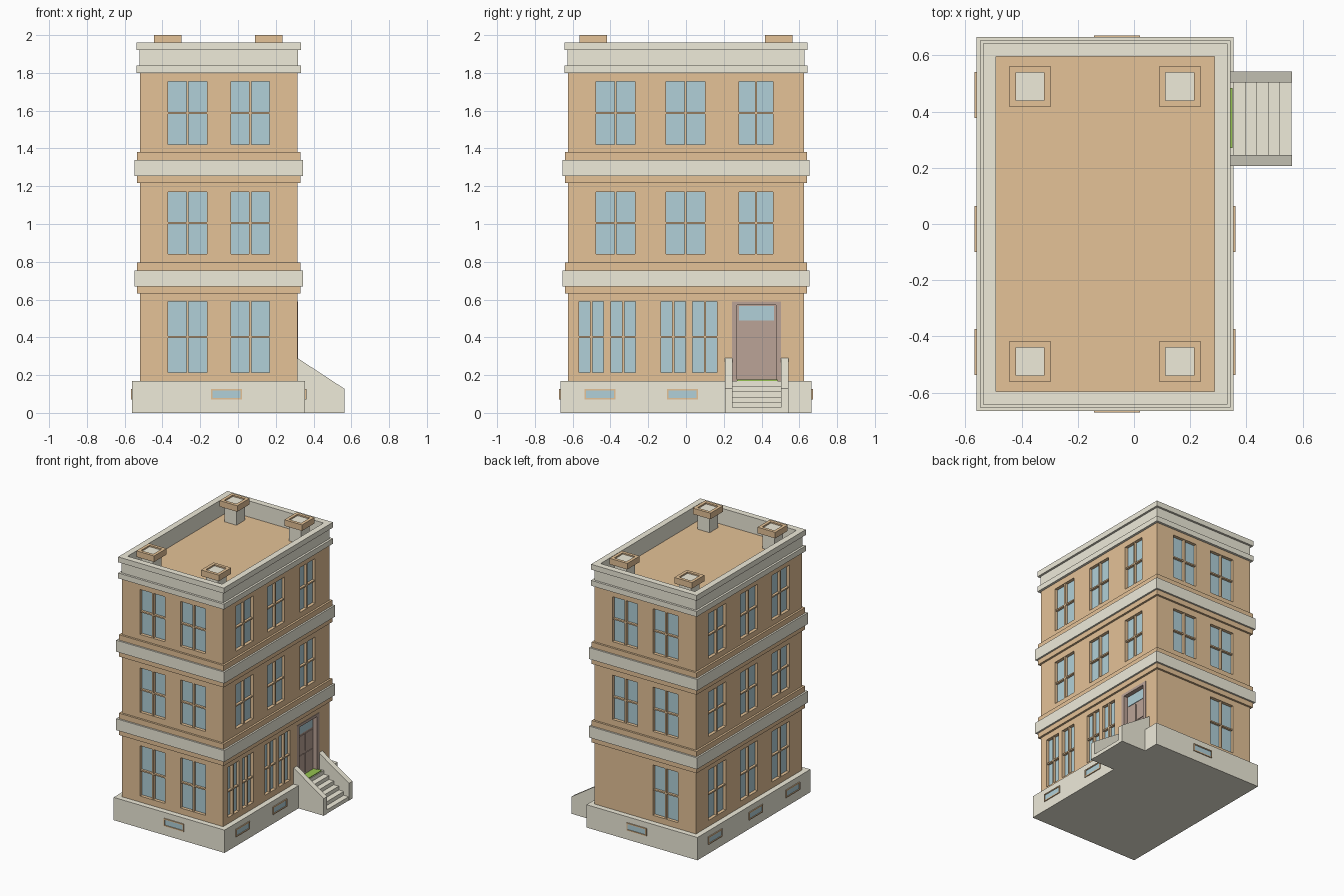
import bpy, bmesh

if "Cube" in bpy.data.objects:
    bpy.data.objects.remove(bpy.data.objects["Cube"])

CX, HX, HY = -0.1025, 0.4175, 0.625      # wall centre and half sizes


def material(name, rgb):
    m = bpy.data.materials.new(name)
    m.diffuse_color = (*rgb, 1)
    m.use_nodes = True
    m.node_tree.nodes["Principled BSDF"].inputs["Base Color"].default_value = m.diffuse_color
    return m


BRICK = material("brick", (0.78, 0.54, 0.31))
STONE = material("stone", (0.86, 0.83, 0.70))
GLASS = material("glass", (0.44, 0.63, 0.69))
WOOD = material("wood", (0.50, 0.37, 0.31))
GREEN = material("green", (0.30, 0.55, 0.08))


def finish(name, bm, mat):
    bmesh.ops.recalc_face_normals(bm, faces=bm.faces)
    me = bpy.data.meshes.new(name)
    bm.to_mesh(me)
    bm.free()
    me.materials.append(mat)
    ob = bpy.data.objects.new(name, me)
    bpy.context.collection.objects.link(ob)
    return ob


def boxes(name, mat, items):
    """One object from boxes given as (x0, x1, y0, y1, z0, z1)."""
    bm = bmesh.new()
    for b in items:
        vs = bmesh.ops.create_cube(bm, size=1)["verts"]
        for v in vs:
            for i in range(3):
                v.co[i] = (b[2 * i] + b[2 * i + 1]) / 2 + v.co[i] * (b[2 * i + 1] - b[2 * i])
    return finish(name, bm, mat)


def moulding(name, mat, profile):
    """Sweep a closed (offset, z) profile around the building."""
    bm = bmesh.new()
    rings = [[bm.verts.new((CX + sx * (HX + o), sy * (HY + o), z)) for o, z in profile]
             for sx, sy in ((-1, -1), (1, -1), (1, 1), (-1, 1))]
    n = len(profile)
    for k in range(4):
        a, b = rings[k], rings[(k + 1) % 4]
        for i in range(n):
            j = (i + 1) % n
            bm.faces.new((a[i], a[j], b[j], b[i]))
    return finish(name, bm, mat)


def extrude_y(name, mat, profile, y0, y1):
    """Extrude an (x, z) profile along y."""
    bm = bmesh.new()
    f = bm.faces.new([bm.verts.new((x, y0, z)) for x, z in profile])
    new = bmesh.ops.extrude_face_region(bm, geom=[f])["geom"]
    for v in new:
        if isinstance(v, bmesh.types.BMVert):
            v.co.y = y1
    return finish(name, bm, mat)


def on(side, u0, u1, z0, z1, d0, d1):
    """Box on a wall: u along the wall, d outward from the wall plane."""
    if side in ("front", "back"):
        s = -1 if side == "front" else 1
        y = sorted((s * (HY + d0), s * (HY + d1)))
        return (u0, u1, *y, z0, z1)
    s = -1 if side == "left" else 1
    x = sorted((CX + s * (HX + d0), CX + s * (HX + d1)))
    return (*x, u0, u1, z0, z1)


cuts = []


def window(side, u0, u1, z0, z1):
    """Recessed glass with a cross of glazing bars."""
    cuts.append(on(side, u0, u1, z0, z1, -0.03, 0.02))
    boxes(side + "_window_glass", GLASS, [on(side, u0, u1, z0, z1, -0.035, -0.024)])
    um, zm = (u0 + u1) / 2, (z0 + z1) / 2
    boxes(side + "_window_bars", BRICK, [
        on(side, um - 0.006, um + 0.006, z0, z1, -0.03, -0.003),
        on(side, u0, u1, zm - 0.005, zm + 0.005, -0.03, -0.006)])


def basement_window(side, uc):
    u0, u1, z0, z1, t = uc - 0.082, uc + 0.082, 0.07, 0.127, 0.008
    boxes(side + "_basement_glass", GLASS, [on(side, u0 + t, u1 - t, z0 + t, z1 - t, 0.03, 0.042)])
    boxes(side + "_basement_frame", BRICK, [
        on(side, u0, u1, z0, z0 + t, 0.03, 0.047), on(side, u0, u1, z1 - t, z1, 0.03, 0.047),
        on(side, u0, u0 + t, z0 + t, z1 - t, 0.03, 0.047),
        on(side, u1 - t, u1, z0 + t, z1 - t, 0.03, 0.047)])


# Windows on every floor
floors = ((0.215, 0.59), (0.84, 1.17), (1.42, 1.755))
for i, (z0, z1) in enumerate(floors):
    window("front", -0.37, -0.165, z0, z1)
    window("front", -0.037, 0.168, z0, z1)
    window("back", -0.37, -0.165, z0, z1)
    for c in (-0.373, 0, 0.373):
        window("left", c - 0.102, c + 0.102, z0, z1)
    if i:
        window("back", -0.037, 0.168, z0, z1)
        for a, b in ((-0.476, -0.27), (-0.105, 0.10), (0.28, 0.46)):
            window("right", a, b, z0, z1)
    else:
        for a in (-0.566, -0.397, -0.132, 0.035):
            window("right", a, a + 0.13, z0, z1)

# Basement windows
for side, spots in (("front", (-0.06,)), ("back", (-0.06,)),
                    ("right", (-0.455, -0.018)), ("left", (-0.455, -0.018, 0.46))):
    for c in spots:
        basement_window(side, c)

# Door with frame, leaf, raised panels, transom glass and mat
D0, D1 = 0.243, 0.503
cuts.append(on("right", D0, D1, 0.15, 0.59, -0.045, 0.02))
boxes("door_frame", WOOD, [on("right", D0, D0 + 0.027, 0.17, 0.59, -0.045, 0.003),
                           on("right", D1 - 0.027, D1, 0.17, 0.59, -0.045, 0.003),
                           on("right", D0 + 0.027, D1 - 0.027, 0.57, 0.59, -0.045, 0.003)])
boxes("door_leaf", WOOD, [on("right", D0 + 0.02, D1 - 0.02, 0.17, 0.575, -0.05, -0.03)])
boxes("door_panels", WOOD, [on("right", u, u + 0.082, z, z + h, -0.035, -0.025)
                            for u in (0.282, 0.382) for z, h in ((0.185, 0.145), (0.345, 0.13))])
boxes("door_transom_glass", GLASS, [on("right", 0.28, 0.466, 0.49, 0.565, -0.035, -0.026)])
boxes("door_mat", GREEN, [(0.29, 0.35, 0.27, 0.485, 0.165, 0.176)])

# Base and walls with window openings cut out
boxes("base", STONE, [(CX - HX - 0.04, CX + HX + 0.04, -HY - 0.04, HY + 0.04, 0, 0.17)])
walls = boxes("walls", BRICK, [(CX - HX, CX + HX, -HY, HY, 0.16, 1.84)])
cutter = boxes("opening_cutter", BRICK, cuts)
cutter.hide_render = True
mod = walls.modifiers.new("openings", "BOOLEAN")
mod.operation, mod.solver, mod.object = "DIFFERENCE", "EXACT", cutter
bpy.context.view_layer.objects.active = walls
bpy.ops.object.modifier_apply(modifier=mod.name)
bpy.data.objects.remove(cutter)

# Floor bands, cornice and parapet
for z in (0.632, 1.217):
    moulding("band_brick", BRICK, [(-0.01, z), (0.015, z), (0.015, z + 0.163), (-0.01, z + 0.163)])
    moulding("band_stone", STONE, [(0.01, z + 0.038), (0.028, z + 0.038),
                                   (0.028, z + 0.123), (0.01, z + 0.123)])
moulding("parapet", STONE, [(-0.028, 1.80), (0.018, 1.80), (0.018, 1.84), (0.002, 1.84),
                            (0.002, 1.92), (0.018, 1.92), (0.018, 1.96), (-0.028, 1.96)])

# Chimneys
for x in (-0.371, 0.163):
    for y in (-0.49, 0.49):
        a, b = 0.05, 0.073
        boxes("chimney_post", STONE, [(x - a, x + a, y - a, y + a, 1.83, 1.99)])
        boxes("chimney_cap", BRICK, [
            (x - b, x + b, y - b, y - a, 1.955, 2), (x - b, x + b, y + a, y + b, 1.955, 2),
            (x - b, x - a, y - a, y + a, 1.955, 2), (x + a, x + b, y - a, y + a, 1.955, 2)])

# Stairs: stepped profile and two sloping side walls
steps = [(0.33, 0), (0.33, 0.17), (0.356, 0.17)]
for i in range(5):
    z = 0.17 * (5 - i) / 6
    steps += [(0.356 + 0.041 * i, z), (0.356 + 0.041 * (i + 1), z)]
steps.append((0.561, 0))
extrude_y("stair_steps", STONE, steps, 0.24, 0.51)
side = [(0.30, 0), (0.30, 0.297), (0.315, 0.29), (0.563, 0.128), (0.563, 0)]
for y in (0.206, 0.503):
    extrude_y("stair_side_wall", STONE, side, y, y + 0.04)
